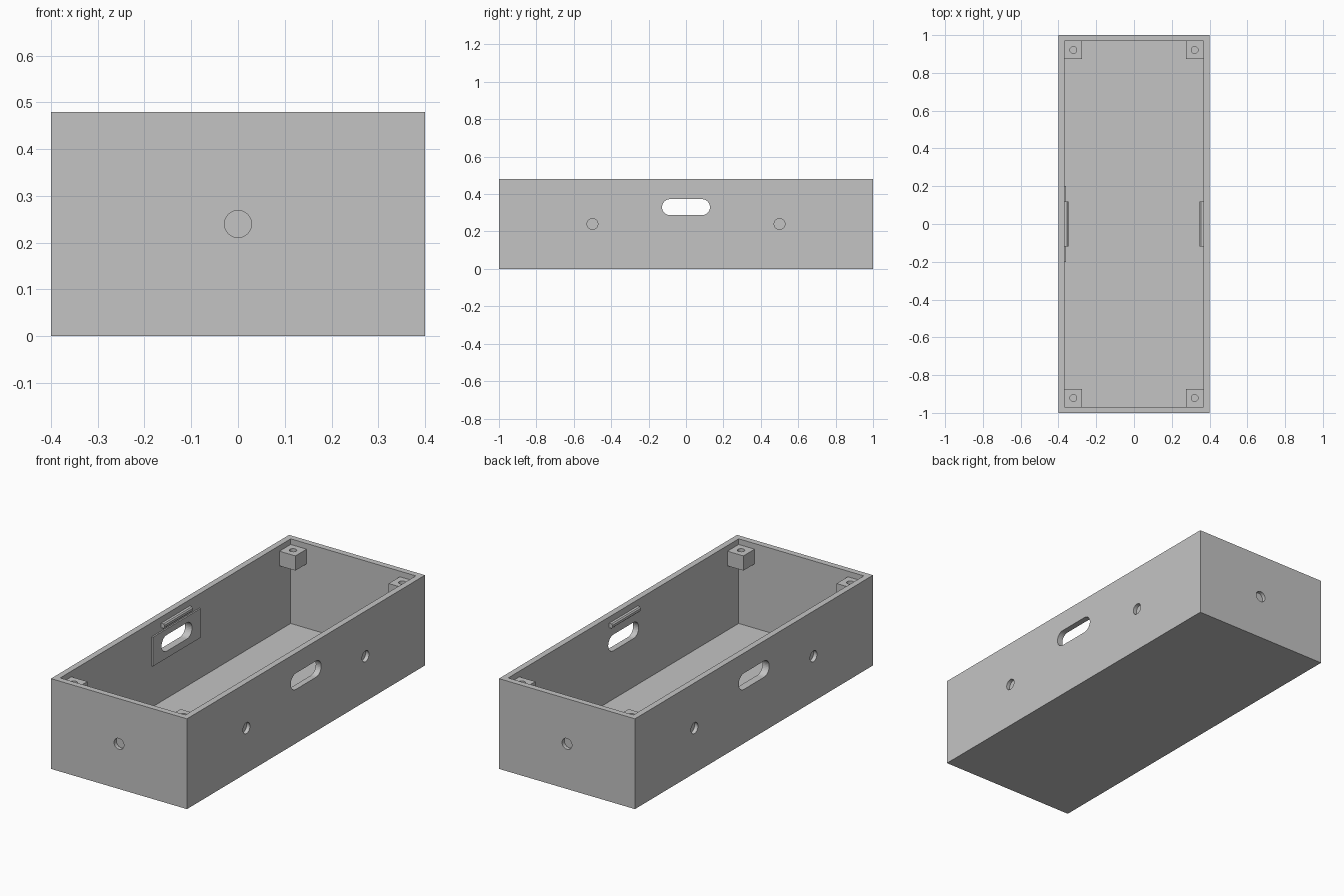
import bpy, math
from mathutils import Matrix

if "Cube" in bpy.data.objects:
    bpy.data.objects.remove(bpy.data.objects["Cube"])

grey = bpy.data.materials.new("plain grey")
grey.diffuse_color = (0.55, 0.55, 0.55, 1)
grey.use_nodes = True
grey.node_tree.nodes["Principled BSDF"].inputs["Base Color"].default_value = grey.diffuse_color

W, L, H, T = 0.40, 1.0, 0.48, 0.032      # half width, half length, height, wall
IX, IY = W - T, L - T                    # inner half sizes


def add_mesh(name, verts, faces):
    me = bpy.data.meshes.new(name)
    me.from_pydata(verts, [], faces)
    me.materials.append(grey)
    ob = bpy.data.objects.new(name, me)
    bpy.context.collection.objects.link(ob)
    return ob


def prism(name, outline, a, b, axis):
    """Extrude a counter-clockwise (u, v) outline from a to b along an axis."""
    place = {'x': lambda u, v, w: (w, u, v),
             'y': lambda u, v, w: (v, w, u),
             'z': lambda u, v, w: (u, v, w)}[axis]
    n = len(outline)
    verts = [place(u, v, w) for w in (a, b) for u, v in outline]
    faces = [tuple(reversed(range(n))), tuple(range(n, 2 * n))]
    faces += [(i, (i + 1) % n, n + (i + 1) % n, n + i) for i in range(n)]
    return add_mesh(name, verts, faces)


def box(name, x0, x1, y0, y1, z0, z1):
    return prism(name, [(x0, y0), (x1, y0), (x1, y1), (x0, y1)], z0, z1, 'z')


def circle(u, v, r, n=32):
    return [(u + r * math.cos(2 * math.pi * i / n),
             v + r * math.sin(2 * math.pi * i / n)) for i in range(n)]


def stadium(half, v, r, n=16):
    pts = []
    for c, start in ((half - r, -math.pi / 2), (r - half, math.pi / 2)):
        for i in range(n + 1):
            t = start + math.pi * i / n
            pts.append((c + r * math.cos(t), v + r * math.sin(t)))
    return pts


def cut(ob, cutter):
    cutter.hide_render = True
    mod = ob.modifiers.new("cut", 'BOOLEAN')
    mod.operation = 'DIFFERENCE'
    mod.solver = 'EXACT'
    mod.object = cutter
    bpy.context.view_layer.objects.active = ob
    bpy.ops.object.modifier_apply(modifier=mod.name)
    bpy.data.objects.remove(cutter, do_unlink=True)


# open tray
tray = box("tray", -W, W, -L, L, 0, H)
cut(tray, box("cavity", -IX, IX, -IY, IY, 0.03, H + 0.1))

# raised plate around the left slot
plate = box("slot_plate", -IX, -IX + 0.008, -0.2, 0.2, 0.25, 0.405)

# rounded slots through both long walls and the plate
slot = stadium(0.128, 0.33, 0.043)
for part in (tray, plate):
    cut(part, prism("slot_cutter", slot, -0.5, 0.5, 'x'))

# shallow round pockets on the outside
D = 0.02
for s in (-1, 1):
    lo, hi = sorted((s * (W - D), s * (W + 0.05)))
    for y in (-0.5, 0.5):
        cut(tray, prism("side_pocket", circle(y, 0.24, 0.029), lo, hi, 'x'))
    lo, hi = sorted((s * (L - D), s * (L + 0.05)))
    cut(tray, prism("end_pocket", circle(0.24, 0, 0.029), lo, hi, 'y'))

# corner screw blocks
for sx in (-1, 1):
    for sy in (-1, 1):
        x0, x1 = sorted((sx * 0.274, sx * IX))
        y0, y1 = sorted((sy * 0.874, sy * IY))
        block = box("screw_block", x0, x1, y0, y1, 0.372, 0.45)
        cut(block, prism("screw_hole", circle(sx * 0.321, sy * 0.921, 0.018),
                         0.3, 0.5, 'z'))

# small lid catches above the slots, chamfered on the inner edge
for s in (-1, 1):
    x, tip = s * IX, s * (IX - 0.02)
    mid = s * (IX - 0.014)
    outline = [(0.423, x), (0.423, mid), (0.429, tip),
               (0.441, tip), (0.447, mid), (0.447, x)]
    if s < 0:
        outline = outline[::-1]
    catch = prism("lid_catch", outline[::-1], -0.12, 0.12, 'y')
